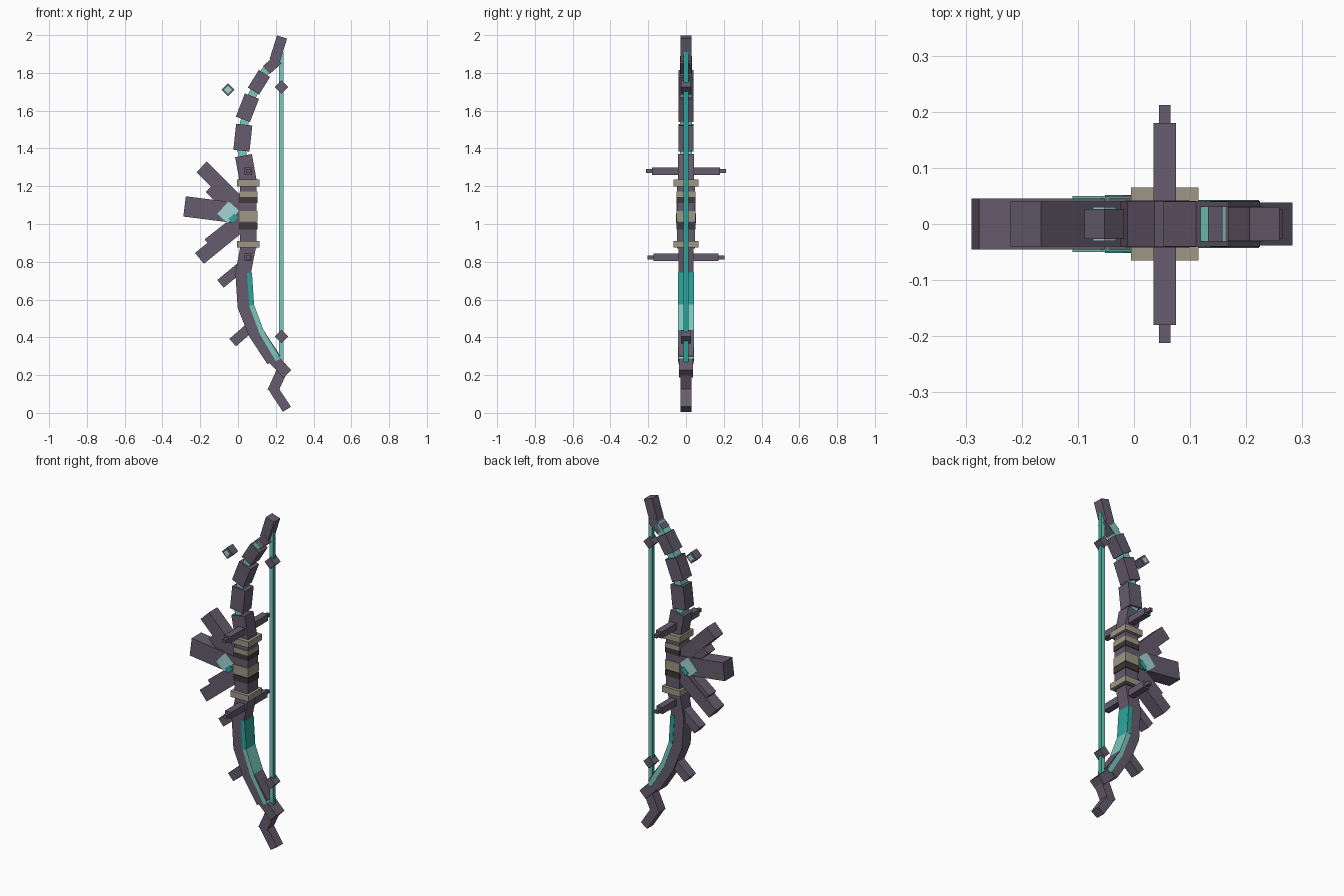
import bpy, bmesh, math
from mathutils import Vector, Matrix

cube = bpy.data.objects.get("Cube")
if cube:
    bpy.data.objects.remove(cube, do_unlink=True)


def material(name, rgb):
    m = bpy.data.materials.new(name)
    m.use_nodes = True
    col = (*rgb, 1)
    m.diffuse_color = col
    m.node_tree.nodes["Principled BSDF"].inputs["Base Color"].default_value = col
    return m


PURPLE = material("dusky purple", (0.133, 0.107, 0.155))
BEIGE = material("beige wrap", (0.34, 0.31, 0.24))
DARK = material("dark wrap", (0.047, 0.041, 0.037))
TEAL = material("teal", (0.026, 0.376, 0.328))
PALE = material("pale teal", (0.19, 0.58, 0.51))
ICE = material("ice teal", (0.36, 0.67, 0.66))


def box(name, center, size, mat, angle=0, side_mat=None):
    """Box turned about y; side_mat colours the faces not facing front or back."""
    bm = bmesh.new()
    bmesh.ops.create_cube(bm, size=1)
    bmesh.ops.scale(bm, vec=Vector(size), verts=bm.verts)
    if side_mat:
        for f in bm.faces:
            f.material_index = int(abs(f.normal.y) < 0.5)
    bmesh.ops.transform(bm, matrix=Matrix.Translation(center)
                        @ Matrix.Rotation(angle, 4, 'Y'), verts=bm.verts)
    me = bpy.data.meshes.new(name)
    bm.to_mesh(me)
    bm.free()
    me.materials.append(mat)
    if side_mat:
        me.materials.append(side_mat)
    ob = bpy.data.objects.new(name, me)
    bpy.context.collection.objects.link(ob)
    return ob


def bar(name, a, b, width, depth, mat=PURPLE):
    """Straight bar in the xz plane from a to b."""
    dx, dz = b[0] - a[0], b[1] - a[1]
    mid = ((a[0] + b[0]) / 2, 0, (a[1] + b[1]) / 2)
    return box(name, mid, (width, depth, math.hypot(dx, dz)), mat, math.atan2(dx, dz))


def strip(name, path, width, depth, mat):
    """Mitred ribbon of constant width along a path in the xz plane."""
    pts = [Vector(p) for p in path]
    bm = bmesh.new()
    rings = []
    for i, p in enumerate(pts):
        d = ((pts[min(i + 1, len(pts) - 1)] - p).normalized()
             + (p - pts[max(i - 1, 0)]).normalized()).normalized()
        n = Vector((-d.y, d.x)) * width / 2
        rings.append([bm.verts.new((q.x, y, q.y)) for q, y in
                      ((p - n, -depth / 2), (p + n, -depth / 2),
                       (p + n, depth / 2), (p - n, depth / 2))])
    for r, s in zip(rings, rings[1:]):
        for k in range(4):
            j = (k + 1) % 4
            bm.faces.new((r[k], r[j], s[j], s[k]))
    bm.faces.new(rings[0])
    bm.faces.new(rings[-1])
    bmesh.ops.recalc_face_normals(bm, faces=bm.faces)
    me = bpy.data.meshes.new(name)
    bm.to_mesh(me)
    bm.free()
    me.materials.append(mat)
    bpy.context.collection.objects.link(bpy.data.objects.new(name, me))


# Broken upper limb: separate blocks on a glowing core
bar("upper_tip", (0.233, 1.99), (0.194, 1.865), 0.056, 0.06)
bar("upper_tip_base", (0.15, 1.815), (0.212, 1.87), 0.055, 0.062)
bar("upper_block_1", (0.14, 1.797), (0.082, 1.704), 0.07, 0.08)
bar("upper_block_2", (0.074, 1.677), (0.026, 1.554), 0.08, 0.082)
bar("upper_block_3", (0.033, 1.526), (0.018, 1.388), 0.086, 0.082)
bar("upper_limb_root", (0.029, 1.362), (0.056, 1.215), 0.09, 0.084)
strip("upper_core", [(0.03, 1.33), (0.018, 1.4), (0.032, 1.53), (0.07, 1.67),
                     (0.13, 1.79), (0.18, 1.85)], 0.045, 0.062, PALE)

# Grip with wraps and end guards
box("grip", (0.055, 0, 1.05), (0.088, 0.094, 0.36), PURPLE)
for name, z, h, mat in (("wrap_top", 1.157, 0.028, BEIGE), ("wrap_dark_top", 1.127, 0.032, DARK),
                        ("wrap_middle", 1.04, 0.056, BEIGE), ("wrap_dark_low", 0.99, 0.036, DARK)):
    box(name, (0.055, 0, z), (0.096, 0.102, h), mat)
for name, z in (("upper_guard", 1.217), ("lower_guard", 0.893)):
    box(name, (0.055, 0, z), (0.12, 0.13, 0.036), BEIGE)

# Lower limb, hooked foot and inlaid stripe
strip("lower_limb", [(0.055, 0.885), (0.027, 0.74), (0.038, 0.565),
                     (0.095, 0.425), (0.19, 0.28)], 0.082, 0.082, PURPLE)
bar("foot_block", (0.175, 0.295), (0.262, 0.207), 0.058, 0.076)
bar("foot_shin", (0.236, 0.23), (0.182, 0.112), 0.056, 0.06)
bar("foot_toe", (0.183, 0.135), (0.259, 0.019), 0.05, 0.058)
strip("stripe_upper", [(0.061, 0.742), (0.072, 0.57)], 0.026, 0.086, TEAL)
strip("stripe_lower", [(0.072, 0.57), (0.128, 0.42), (0.212, 0.28)], 0.026, 0.086, PALE)

# Bow string with diamond beads
box("string", (0.23, 0, 1.09), (0.024, 0.024, 1.64), PALE, 0, TEAL)
for name, z in (("upper_bead", 1.725), ("lower_bead", 0.404)):
    box(name, (0.23, 0, z), (0.05, 0.052, 0.05), PURPLE, math.pi / 4)

# Fan of spikes behind the grip
bar("spike_top", (-0.193, 1.302), (0.02, 1.09), 0.078, 0.08)
bar("spike_top_inner", (-0.15, 1.19), (0.02, 1.03), 0.06, 0.07)
bar("spike_middle", (-0.283, 1.093), (0.02, 1.055), 0.108, 0.09)
bar("spike_low", (-0.204, 0.818), (0.02, 1.0), 0.074, 0.08)
bar("spike_low_inner", (-0.158, 0.895), (0.02, 1.035), 0.06, 0.07)
bar("thorn_upper", (-0.093, 0.683), (0.01, 0.768), 0.053, 0.06)
bar("thorn_lower", (-0.028, 0.372), (0.063, 0.452), 0.053, 0.06)

# Gem at the root of the spikes
box("gem", (-0.052, 0, 1.062), (0.075, 0.1, 0.09), ICE, math.radians(42), PALE)
box("gem_shard", (-0.025, 0, 1.03), (0.045, 0.104, 0.03), TEAL, math.radians(-40))

# Cross pins
for name, z, reach in (("upper_pin", 1.28, 0.18), ("lower_pin", 0.823, 0.172)):
    box(name, (0.055, 0, z), (0.04, reach * 2, 0.04), PURPLE)
    box(name + "_tip", (0.055, 0, z), (0.02, reach * 2 + 0.064, 0.02), PURPLE)

# Floating fragment with inlay
box("fragment", (-0.053, 0, 1.711), (0.05, 0.054, 0.05), PURPLE, math.pi / 4)
box("fragment_inlay", (-0.053, 0, 1.711), (0.029, 0.06, 0.029), ICE, math.pi / 4)
